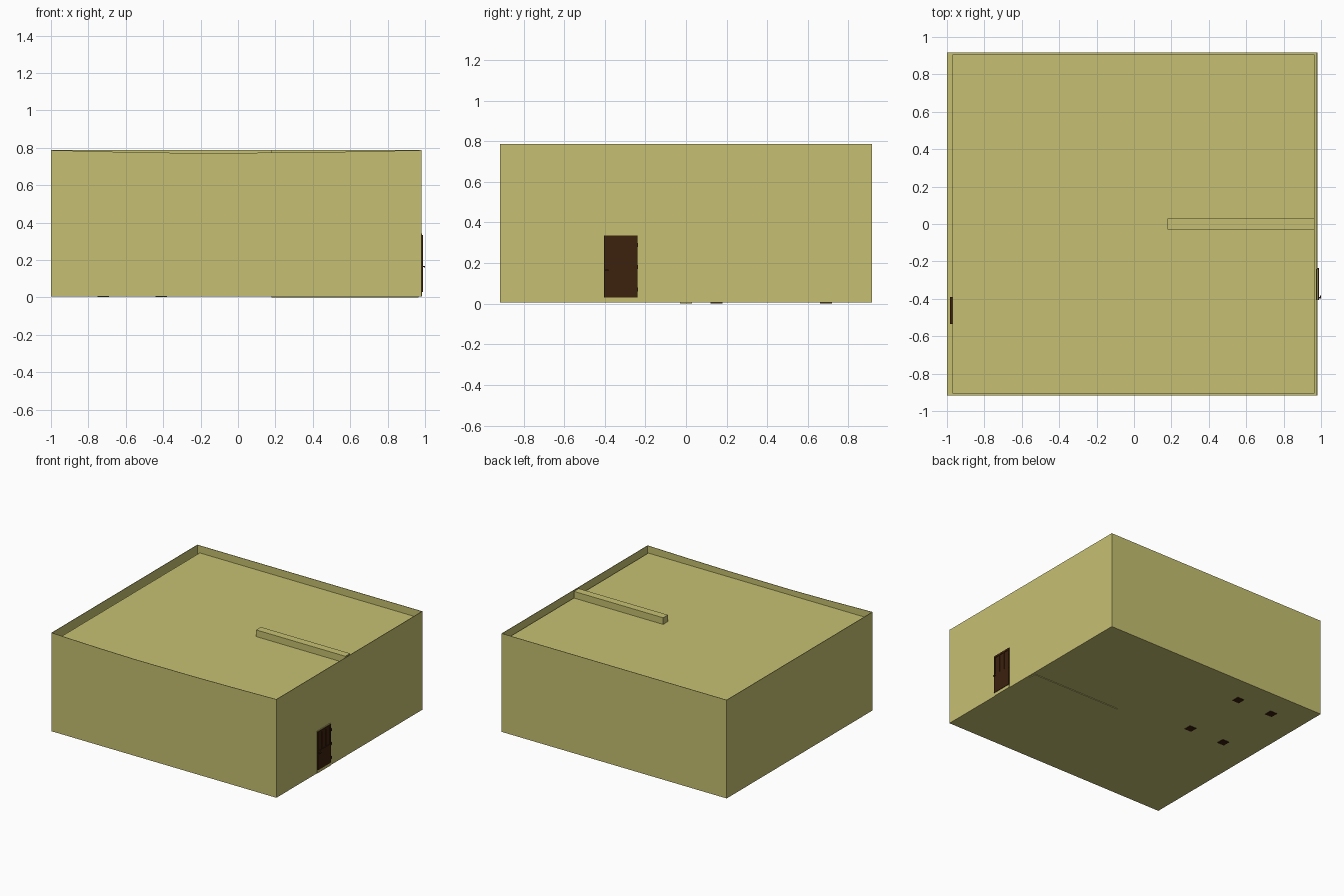
import bpy
import bmesh

cube = bpy.data.objects.get("Cube")
if cube:
    bpy.data.objects.remove(cube, do_unlink=True)


def material(name, rgb):
    m = bpy.data.materials.new(name)
    m.use_nodes = True
    m.diffuse_color = (*rgb, 1)
    m.node_tree.nodes["Principled BSDF"].inputs["Base Color"].default_value = (*rgb, 1)
    return m


KHAKI = material("khaki plaster", (0.565, 0.53, 0.168))
WOOD = material("dark wood", (0.045, 0.015, 0.004))


def finish(name, bm, mat):
    bmesh.ops.recalc_face_normals(bm, faces=bm.faces)
    mesh = bpy.data.meshes.new(name)
    bm.to_mesh(mesh)
    bm.free()
    mesh.materials.append(mat)
    ob = bpy.data.objects.new(name, mesh)
    bpy.context.collection.objects.link(ob)
    return ob


def box(name, xs, ys, zs, mat=KHAKI):
    """Box given by its extents on each axis."""
    bm = bmesh.new()
    bmesh.ops.create_cube(bm, size=1)
    for v in bm.verts:
        for i, (lo, hi) in enumerate((xs, ys, zs)):
            v.co[i] = hi if v.co[i] > 0 else lo
    return finish(name, bm, mat)


LEFT, RIGHT, DEPTH = -1.0, 0.98, 0.917
FLOOR, TOP, T = 0.005, 0.787, 0.004

# Room shell: thin walls, floor, and a ceiling set below the wall tops
box("floor", (LEFT, RIGHT), (-DEPTH, DEPTH), (FLOOR, FLOOR + T))
box("right_side_wall", (LEFT, LEFT + T), (-DEPTH, DEPTH), (FLOOR, TOP))
box("left_side_wall", (RIGHT - T, RIGHT), (-DEPTH, DEPTH), (FLOOR, TOP))
box("back_wall", (LEFT, RIGHT), (DEPTH - T, DEPTH), (FLOOR, TOP))
box("ceiling", (-0.97, 0.965), (-0.905, 0.905), (0.72, 0.734))

# Front wall with a slightly sagging top edge
bm = bmesh.new()
profile = [(LEFT, FLOOR), (RIGHT, FLOOR), (RIGHT, TOP), (0.59, 0.779),
           (0.25, 0.774), (-0.27, 0.772), (-0.6, 0.777), (LEFT, TOP)]
face = bm.faces.new([bm.verts.new((x, -DEPTH, z)) for x, z in profile])
extruded = bmesh.ops.extrude_face_region(bm, geom=[face])["geom"]
bmesh.ops.translate(bm, vec=(0, T, 0),
                    verts=[g for g in extruded if isinstance(g, bmesh.types.BMVert)])
finish("front_wall", bm, KHAKI)

# Partition rising through the ceiling
box("partition_wall", (0.18, 0.965), (-0.03, 0.03), (0, TOP))

# Outer door: core, raised rails and stiles around three tall upper panels
Y0, Y1, Z0, Z1 = -0.405, -0.24, 0.03, 0.335
box("door_core", (0.972, 0.984), (Y0, Y1), (Z0, Z1), WOOD)
face_x = (0.982, 0.988)
box("door_lower_panel", face_x, (Y0, Y1), (Z0, 0.18), WOOD)
box("door_top_rail", face_x, (Y0, Y1), (0.32, Z1), WOOD)
for i in range(4):
    y = Y0 + i * (Y1 - Y0 - 0.014) / 3
    box(f"door_stile_{i}", face_x, (y, y + 0.014), (0.18, 0.32), WOOD)
box("door_sill", (0.975, 0.984), (Y0, Y1), (FLOOR, Z0))
box("door_lintel", (0.975, 0.984), (Y0, Y1), (Z1, Z1 + 0.006))
for i in range(3):
    z = 0.06 + 0.11 * i
    box(f"door_hinge_{i}", (0.98, 0.99), (Y1 - 0.002, Y1 + 0.004), (z, z + 0.02), WOOD)
box("door_handle_stem", (0.986, 0.995), (-0.397, -0.391), (0.162, 0.168), WOOD)
box("door_handle", (0.994, 1.0), (-0.399, -0.382), (0.161, 0.169), WOOD)

# Inner door against the opposite wall
box("inner_door", (-0.985, -0.966), (-0.535, -0.39), (0.03, 0.335), WOOD)

# Table whose legs reach just through the floor
for x in (-0.72, -0.41):
    for y in (0.15, 0.69):
        box("table_leg", (x - 0.03, x + 0.03), (y - 0.03, y + 0.03), (0.001, 0.18), WOOD)
box("table_top", (-0.76, -0.37), (0.11, 0.73), (0.18, 0.2), WOOD)
